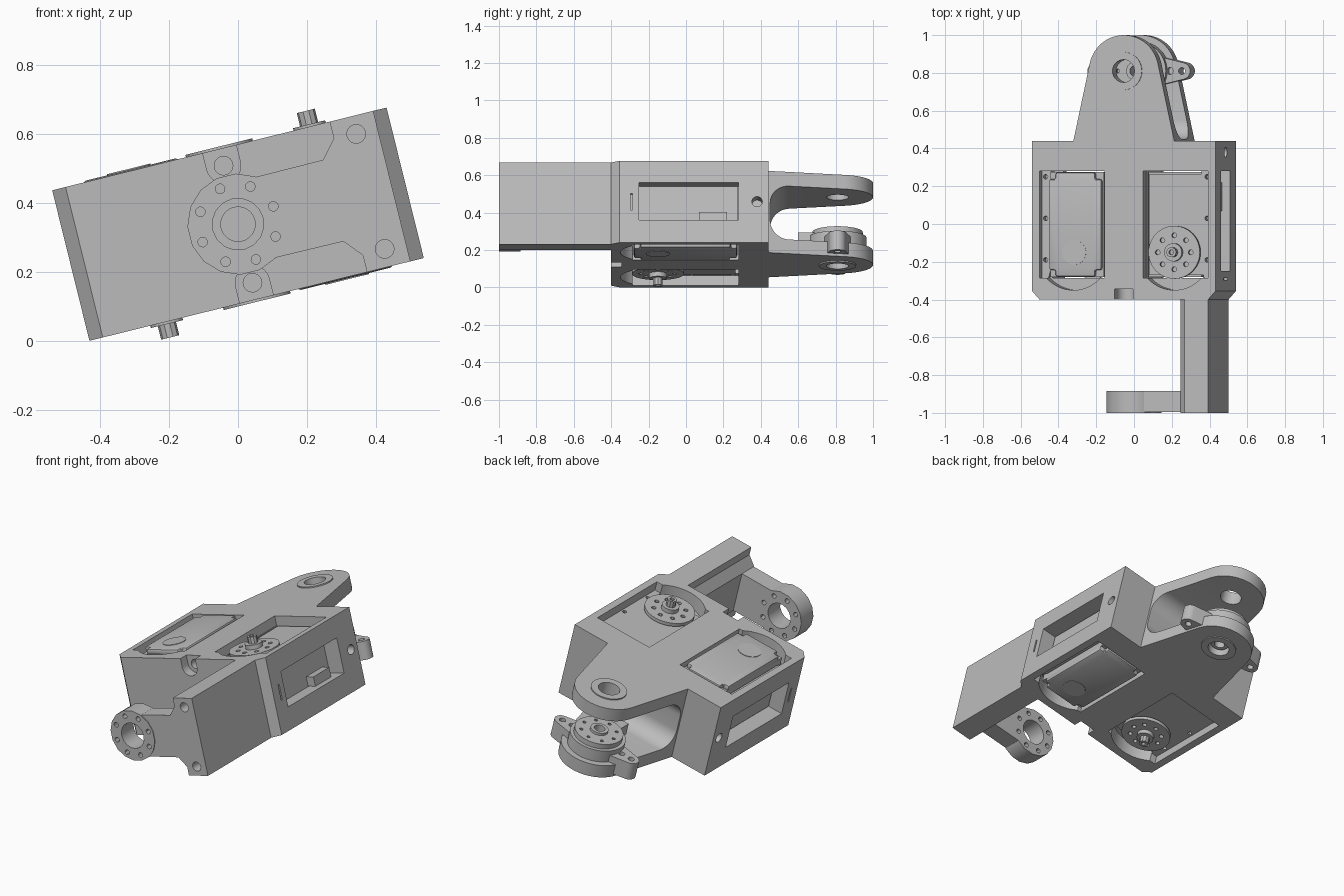
import bpy, bmesh, math
from mathutils import Matrix, Vector, geometry

if "Cube" in bpy.data.objects:
    bpy.data.objects.remove(bpy.data.objects["Cube"])

grey = bpy.data.materials.new("plain grey")
grey.use_nodes = True
grey.diffuse_color = (0.5, 0.5, 0.5, 1)
grey.node_tree.nodes["Principled BSDF"].inputs["Base Color"].default_value = (0.5, 0.5, 0.5, 1)

TURN = Matrix.Rotation(math.pi, 4, 'Y')
H = 0.225          # half thickness of the frame
parts = []


def arc(cx, cy, r, n=40, a=0.0, b=360.0):
    full = b - a >= 360
    steps = n if full else n - 1
    angles = [math.radians(a + (b - a) * i / steps) for i in range(n)]
    return [(cx + r * math.cos(t), cy + r * math.sin(t)) for t in angles]


def rect(x0, x1, y0, y1):
    return [(x0, y0), (x1, y0), (x1, y1), (x0, y1)]


def hull(pts):
    return [pts[i] for i in geometry.convex_hull_2d([Vector(p) for p in pts])]


def prism(name, pts, axis, lo, hi):
    """Extrude a flat outline along one axis; the outline uses the other two, in order."""
    place = {'X': lambda p, d: (d, p[0], p[1]),
             'Y': lambda p, d: (p[0], d, p[1]),
             'Z': lambda p, d: (p[0], p[1], d)}[axis]
    bm = bmesh.new()
    a = [bm.verts.new(place(p, lo)) for p in pts]
    b = [bm.verts.new(place(p, hi)) for p in pts]
    bm.faces.new(a)
    bm.faces.new(b[::-1])
    for i in range(len(pts)):
        j = (i + 1) % len(pts)
        bm.faces.new((a[i], b[i], b[j], a[j]))
    bmesh.ops.recalc_face_normals(bm, faces=bm.faces)
    mesh = bpy.data.meshes.new(name)
    bm.to_mesh(mesh)
    bm.free()
    mesh.materials.append(grey)
    ob = bpy.data.objects.new(name, mesh)
    bpy.context.collection.objects.link(ob)
    parts.append(ob)
    return ob


def bake(ob):
    dg = bpy.context.evaluated_depsgraph_get()
    mesh = bpy.data.meshes.new_from_object(ob.evaluated_get(dg))
    ob.modifiers.clear()
    ob.data = mesh


def combine(ob, others, operation='DIFFERENCE'):
    for c in others:
        m = ob.modifiers.new("shape", 'BOOLEAN')
        m.operation, m.solver, m.object = operation, 'EXACT', c
    bake(ob)
    for c in others:
        parts.remove(c)
        bpy.data.objects.remove(c)


def turned(ob, name=None):
    """Copy rotated half a turn about the long axis."""
    new = bpy.data.objects.new(name or ob.name, ob.data.copy())
    new.data.transform(TURN)
    bpy.context.collection.objects.link(new)
    parts.append(new)
    return new


# Main frame with chamfered front corners
frame = prism("main_frame", [(-.5, .44), (-.5, -.355), (-.46, -.4), (.46, -.4), (.5, -.355), (.5, .44)],
              'Z', -H, H)
cuts = [
    prism("cut", rect(.11, .41, -.285, .28), 'Z', -.3, .3),                    # servo well
    prism("cut", rect(.4, .6, -.25, .28), 'Z', -.1, .105),                     # side window
    prism("cut", arc(.5, 0, .028), 'Y', 0, 0.01),
]
bpy.data.objects.remove(parts.pop())
cuts.pop()
for lo, hi in ((.17, .3), (-.3, -.17)):
    cuts.append(prism("cut", rect(.105, .46, -.285, .28), 'Z', lo, hi))        # servo ledge
    lo2, hi2 = (.14, .3) if lo > 0 else (-.3, -.14)
    cuts.append(prism("cut", arc(.275, -.15, .2, 24, -138, -42) + [(.4, -.2), (.15, -.2)], 'Z', lo2, hi2))
for y in (.25, .03, -.19):
    cuts.append(prism("cut", arc(.44, y, .012, 12), 'Z', .12, .3))
    cuts.append(prism("cut", arc(.44, y, .012, 12), 'Z', -.3, -.12))
cuts.append(prism("cut", arc(.38, 0, .028, 24), 'X', .42, .6))                 # side bolt hole
cuts.append(prism("cut", rect(-.297, -.287, -.045, .045), 'X', .48, .6))       # side slit
notch = hull(arc(0, .175, .05, 32) + [(-.05, .3), (.05, .3)])
cuts.append(prism("cut", notch, 'Y', -.5, -.345))                              # front bolt notch
cuts.append(prism("cut", arc(0, .175, .027, 24), 'Y', -.4, -.29))
cuts += [turned(c) for c in list(cuts)]
cuts.append(prism("cut", arc(0, 0, .05, 32), 'Y', -.5, -.33))
combine(frame, cuts)

# Side arm reaching forward
arm = prism("side_arm", [(.46, -H), (.46, H), (.33, H), (.33, .175), (.285, .122),
                         (.285, -.122), (.33, -.175), (.33, -H)], 'Y', -1, -.4)
combine(arm, [prism("cut", arc(.396, w, .027, 24), 'Y', -1.1, -.9) for w in (.172, -.172)])

# Flange at the end of the arm, with a ring of bolt holes
web = prism("flange_web", [(0, .12), (0, -.12), (.285, -.122), (.285, .122)], 'Y', -.996, -.885)
ring = prism("flange_ring", arc(0, 0, .147, 16, 11.25, 371.25), 'Y', -1, -.885)
for ob in (web, ring):
    holes = [prism("cut", arc(0, 0, .075, 16), 'Y', -1.1, -.8)]
    for x, z in arc(0, 0, .115, 8, 13, 373):
        holes.append(prism("cut", arc(x, z, .014, 12), 'Y', -1.1, -.8))
    combine(ob, holes)

# Rear clevis: tapered fork with a rounded root
fork = prism("rear_clevis", hull(arc(0, .81, .19, 64) + [(-.275, .44), (.275, .44)]), 'Z', -H, H)
gap = hull(arc(.55, .047, .1, 48) + arc(.55, -.047, .1, 48) + [(1.2, .147), (1.2, -.147)])
boss = [prism("boss", arc(0, .81, .1, 48), 'Z', lo, hi) for lo, hi in ((.2, .232), (-.232, -.2))]
combine(fork, boss, 'UNION')
combine(fork, [prism("cut", gap, 'X', -.5, .5), prism("cut", arc(0, .81, .06, 40), 'Z', -.4, .4)])

# Idler horn resting on the lower fork, with two bolted ears
ears = prism("idler_ears", hull(arc(0, .81, .1) + arc(.235, .81, .045) + arc(-.235, .81, .045)),
             'Z', -.21, -.105)
ear_cuts = [prism("cut", arc(x, .81, .018, 16), 'Z', -.4, .1) for x in (-.235, -.17, .17, .235)]
combine(ears, ear_cuts + [prism("cut", arc(0, .81, .06), 'Z', -.4, .1)])
idler = prism("idler_disc", arc(0, .81, .155, 48), 'Z', -.147, -.075)
combine(idler, [prism("step", arc(0, .81, .135, 48), 'Z', -.1, -.045),
                prism("tab", rect(-.055, .055, .6, .72), 'Z', -.13, -.06)], 'UNION')
idler_cuts = [prism("cut", arc(x, y, .01, 10), 'Z', -.08, .1) for x, y in arc(0, .81, .1, 8)]
combine(idler, idler_cuts + [prism("cut", arc(0, .81, .05, 32), 'Z', -.3, .1)])
sleeve = prism("idler_sleeve", arc(0, .81, .05, 32), 'Z', -.2, -.03)
combine(sleeve, [prism("cut", arc(0, .81, .03, 24), 'Z', -.3, .1)])

# Servo: case, cover, output horn and shaft
servo = [prism("servo_case", rect(.115, .405, -.28, .275), 'Z', -.2, .15),
         prism("servo_top_plate", rect(.125, .43, -.27, .265), 'Z', .15, .172)]
L, R, F, B, n = .122, .408, -.278, .272, .035
cover = prism("servo_cover", [(L + n, F), (R - n, F), (R - n, F + n), (R, F + n), (R, B - n), (R - n, B - n),
                              (R - n, B), (L + n, B), (L + n, B - n), (L, B - n), (L, F + n), (L + n, F + n)],
              'Z', -.229, -.195)
bevel = cover.modifiers.new("soft edge", 'BEVEL')
bevel.width, bevel.segments = .01, 2
bake(cover)
servo += [cover,
          prism("cover_disc", arc(.27, -.15, .065, 40), 'Z', -.232, -.228),
          prism("servo_plug", rect(.4, .455, .07, .22), 'Z', -.1, -.045),
          prism("horn_neck", arc(.27, -.15, .07, 32), 'Z', .17, .19),
          prism("horn_hub", arc(.27, -.15, .048, 32), 'Z', .2, .232)]
horn = prism("servo_horn", arc(.27, -.15, .14, 48), 'Z', .187, .207)
combine(horn, [prism("cut", arc(x, y, .013, 12), 'Z', .1, .3) for x, y in arc(.27, -.15, .09, 8)])
shaft = prism("servo_shaft", arc(.27, -.15, .027, 10), 'Z', .22, .272)
combine(shaft, [prism("cut", arc(.27, -.15, .013, 12), 'Z', .25, .3)])
for ob in servo + [horn, shaft]:
    turned(ob, ob.name + "_right")
    ob.name += "_left"

# Tilt the whole assembly and stand it on the ground
place = Matrix.Translation((0, 0, .339)) @ Matrix.Rotation(math.radians(-13.9), 4, 'Y')
bpy.ops.object.select_all(action='DESELECT')
for ob in parts:
    ob.data.transform(place)
    ob.select_set(True)
bpy.context.view_layer.objects.active = parts[0]
bpy.ops.object.shade_smooth_by_angle(angle=math.radians(30))
